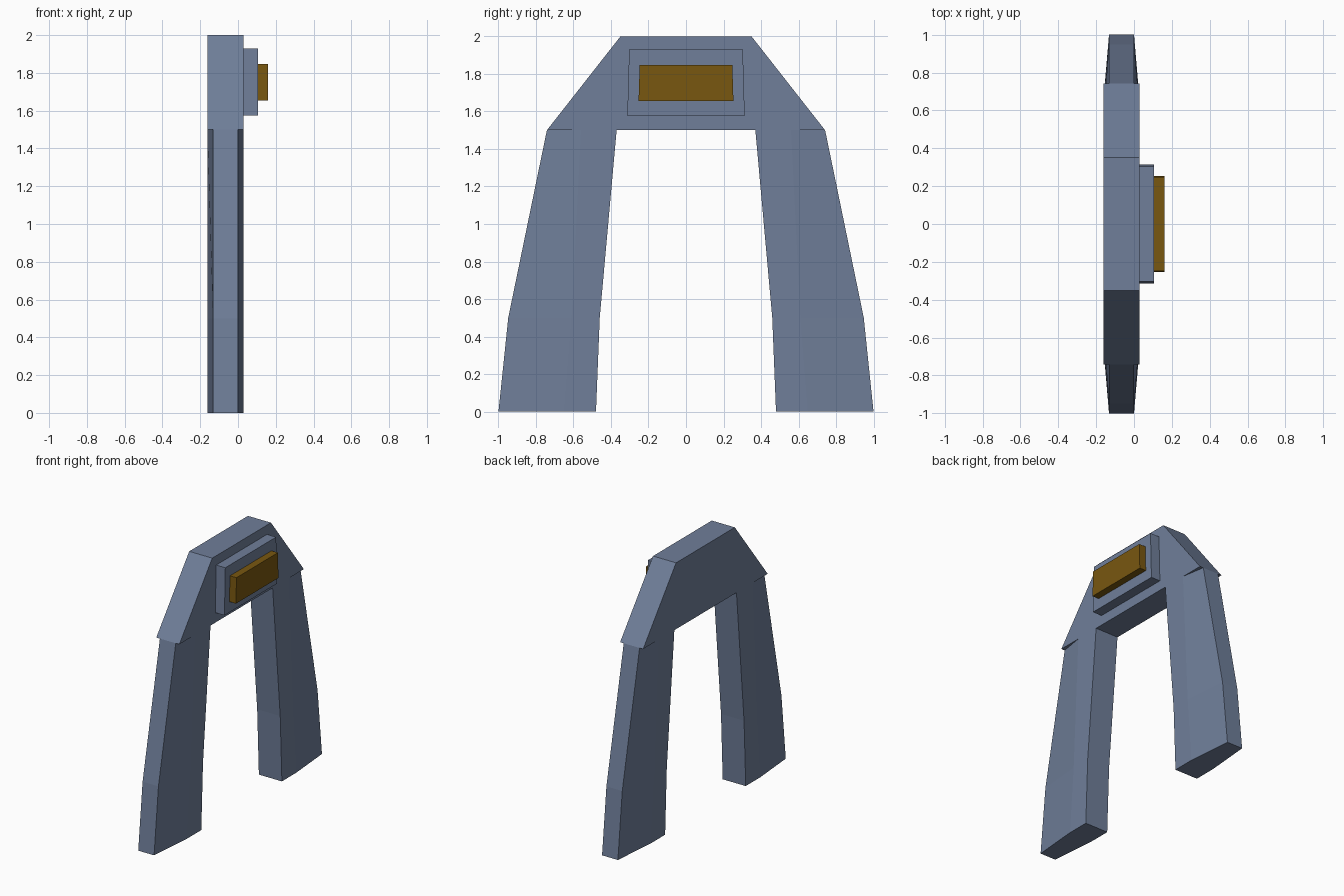
import bpy
import bmesh

if "Cube" in bpy.data.objects:
    bpy.data.objects.remove(bpy.data.objects["Cube"], do_unlink=True)

BACK, FRONT = -0.162, 0.03   # thickness range of the arch along x
CHAMFER = 0.03               # how far the outer leg edge narrows per side


def make_material(name, rgb):
    mat = bpy.data.materials.new(name)
    mat.use_nodes = True
    mat.diffuse_color = (*rgb, 1)
    mat.node_tree.nodes["Principled BSDF"].inputs["Base Color"].default_value = (*rgb, 1)
    return mat


slate = make_material("slate blue", (0.16, 0.21, 0.32))
gold = make_material("dark gold", (0.19, 0.096, 0.005))


def loft(name, rings, mat):
    """Skin a closed solid through rings of equal point count."""
    bm = bmesh.new()
    loops = [[bm.verts.new(p) for p in ring] for ring in rings]
    count = len(loops[0])
    for low, high in zip(loops, loops[1:]):
        for i in range(count):
            j = (i + 1) % count
            bm.faces.new((low[i], low[j], high[j], high[i]))
    bm.faces.new(loops[0])
    bm.faces.new(loops[-1])
    bmesh.ops.recalc_face_normals(bm, faces=bm.faces)
    mesh = bpy.data.meshes.new(name)
    bm.to_mesh(mesh)
    bm.free()
    mesh.materials.append(mat)
    obj = bpy.data.objects.new(name, mesh)
    bpy.context.collection.objects.link(obj)
    return obj


def slab(name, x0, x1, bottom, top, z0, z1, mat):
    """Trapezoid profile in the yz plane, extruded along x."""
    profile = [(-bottom, z0), (bottom, z0), (top, z1), (-top, z1)]
    return loft(name, [[(x, y, z) for y, z in profile] for x in (x0, x1)], mat)


# Crown of the arch and the stacked plates on its side
slab("arch_crown", BACK, FRONT, 0.742, 0.35, 1.5, 2.0, slate)
slab("backing_plate", FRONT, 0.106, 0.313, 0.303, 1.575, 1.93, slate)
slab("gold_plate", 0.106, 0.16, 0.253, 0.247, 1.655, 1.848, gold)

# Legs: height, inner edge, crease and outer edge of each section
sections = [(0, 0.48, 0.65, 1.0), (0.5, 0.46, 0.61, 0.948), (1.5, 0.37, 0.56, 0.742)]
for name, side in (("front_leg", -1), ("back_leg", 1)):
    rings = []
    for z, inner, crease, outer in sections:
        outline = [(BACK, inner), (FRONT, inner), (FRONT, crease),
                   (FRONT - CHAMFER, outer), (BACK + CHAMFER, outer), (BACK, crease)]
        rings.append([(x, side * y, z) for x, y in outline])
    loft(name, rings, slate)
